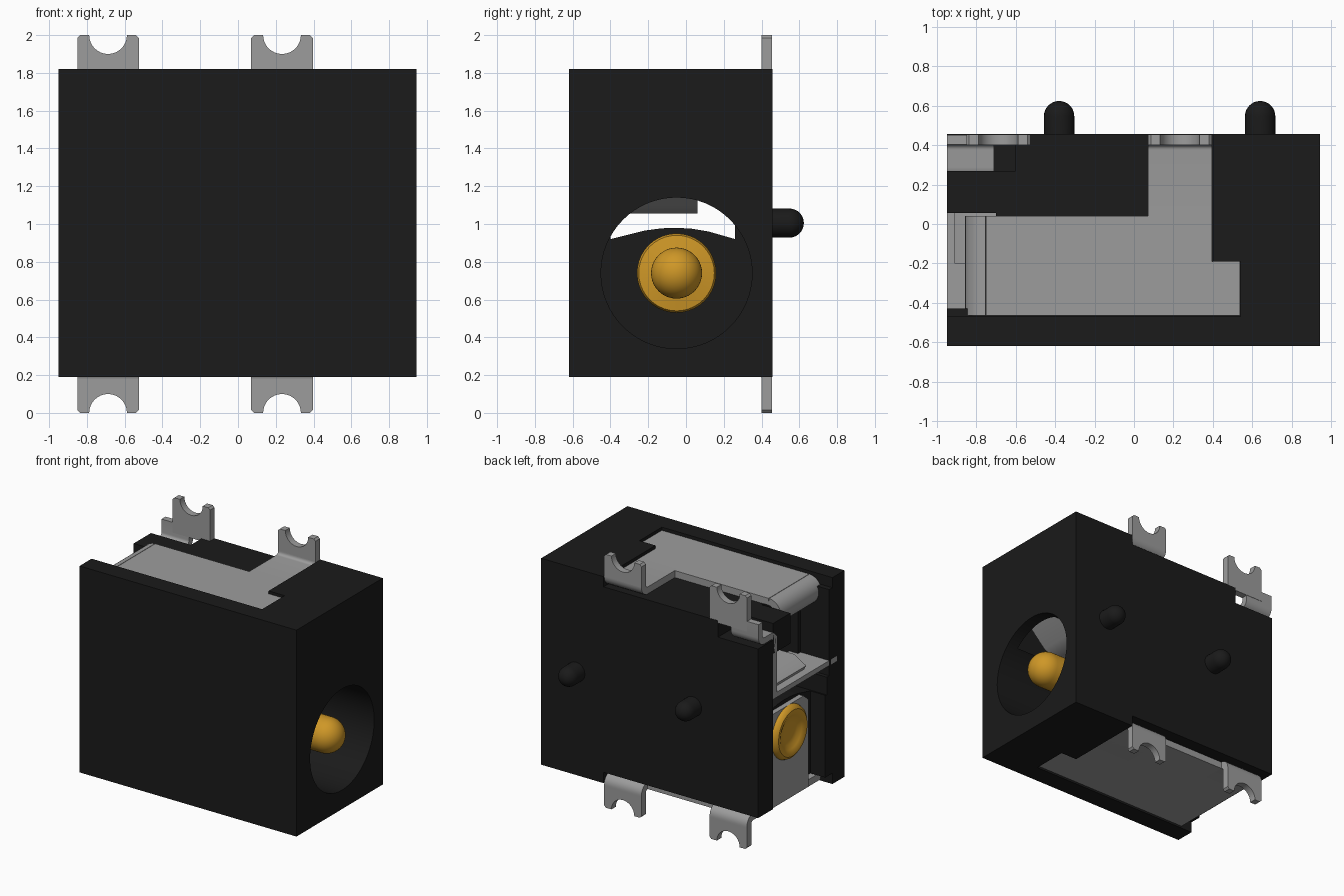
import bpy, bmesh
from math import sin, cos, pi
from mathutils import Vector

cube = bpy.data.objects.get("Cube")
if cube:
    bpy.data.objects.remove(cube)


def material(name, rgb):
    m = bpy.data.materials.new(name)
    m.use_nodes = True
    m.diffuse_color = (*rgb, 1)
    m.node_tree.nodes["Principled BSDF"].inputs["Base Color"].default_value = (*rgb, 1)
    return m


BLACK = material("black plastic", (0.0105, 0.0105, 0.0105))
STEEL = material("grey steel", (0.335, 0.335, 0.335))
GOLD = material("gold brass", (0.62, 0.31, 0.02))


def finish(bm, name, mat, smooth=False):
    bmesh.ops.recalc_face_normals(bm, faces=bm.faces)
    mesh = bpy.data.meshes.new(name)
    bm.to_mesh(mesh)
    bm.free()
    ob = bpy.data.objects.new(name, mesh)
    bpy.context.collection.objects.link(ob)
    if mat:
        mesh.materials.append(mat)
    bpy.ops.object.select_all(action="DESELECT")
    ob.select_set(True)
    bpy.context.view_layer.objects.active = ob
    if smooth:
        bpy.ops.object.shade_smooth_by_angle(angle=0.6)
    return ob


def place(axis, t, a, b):
    """Point at t along the axis, with a and b the other two coordinates in order."""
    return {"x": (t, a, b), "y": (a, t, b), "z": (a, b, t)}[axis]


def prism(name, pts, axis, lo, hi, mat, smooth=False):
    bm = bmesh.new()
    ends = [[bm.verts.new(place(axis, t, *p)) for p in pts] for t in (lo, hi)]
    for ring in ends:
        bm.faces.new(ring)
    for i in range(len(pts)):
        j = (i + 1) % len(pts)
        bm.faces.new((ends[0][i], ends[0][j], ends[1][j], ends[1][i]))
    return finish(bm, name, mat, smooth)


def box(name, x, y, z, mat):
    return prism(name, [(x[0], y[0]), (x[1], y[0]), (x[1], y[1]), (x[0], y[1])], "z", *z, mat)


def arc(cx, cy, r, a0, a1, n):
    angles = [a0 + (a1 - a0) * i / n for i in range(n + 1)]
    return [(cx + r * cos(a), cy + r * sin(a)) for a in angles]


def ribbon(name, path, axis, lo, hi, thick, mat):
    """Bent sheet: offset a path to both sides and extrude it."""
    pts = [Vector(p) for p in path]
    sides = ([], [])
    for i, p in enumerate(pts):
        d1 = (p - pts[i - 1]).normalized() if i else None
        d2 = (pts[i + 1] - p).normalized() if i + 1 < len(pts) else d1
        d = ((d1 or d2) + d2).normalized()
        n = Vector((-d.y, d.x)) * thick / 2 / max(d.dot(d2), 0.5)
        sides[0].append(tuple(p + n))
        sides[1].append(tuple(p - n))
    return prism(name, sides[0] + sides[1][::-1], axis, lo, hi, mat, True)


def lathe(name, profile, axis, a, b, mat, n=40):
    bm = bmesh.new()
    rings = []
    for t, r in profile:
        if r < 1e-5:
            rings.append([bm.verts.new(place(axis, t, a, b))] * n)
        else:
            rings.append([bm.verts.new(place(axis, t, *p)) for p in arc(a, b, r, 0, 2 * pi, n)[:n]])
    for r1, r2 in zip(rings, rings[1:]):
        for i in range(n):
            j = (i + 1) % n
            bm.faces.new(list(dict.fromkeys((r1[i], r1[j], r2[j], r2[i]))))
    return finish(bm, name, mat, True)


# Housing block and the hollows cut out of it
HOLE_Y, HOLE_Z = -0.05, 0.74
body = box("housing", (-0.95, 0.945), (-0.62, 0.457), (0.19, 1.82), BLACK)
recess = [(-1, -0.47), (0.54, -0.47), (0.54, -0.19), (0.4, -0.19), (0.4, 0.5), (0.07, 0.5), (-1, 0.5)]
arch = [(-0.4, 0.92), (-0.22, 0.965), (-0.13, 0.977), (-0.05, 0.98), (0.03, 0.975), (0.12, 0.96),
        (0.26, 0.92), (0.26, 1.3), (-0.4, 1.3)]
cutters = [
    prism("cut_top", recess, "z", 1.74, 1.9, None),
    prism("cut_bottom", recess, "z", 0.1, 0.275, None),
    lathe("cut_barrel", [(-0.55, 0), (-0.55, 0.4), (1, 0.4), (1, 0)], "x", HOLE_Y, HOLE_Z, None, 64),
    prism("cut_tunnel", arch, "x", -1, 0.1, None),
    box("cut_end_bay", (-1, -0.82), (-0.38, 0.27), (0.1, 1.5), None),
    box("cut_curl_bay", (-1, -0.7), (-0.43, 0.055), (1.06, 1.8), None),
    box("cut_spring_bay", (-0.8, 0.85), (-0.4, 0.1), (1.03, 1.65), None),
    box("cut_notch", (-1, -0.6), (0.27, 0.5), (1.61, 1.9), None),
]
for c in cutters:
    c.hide_render = True
    mod = body.modifiers.new(c.name, "BOOLEAN")
    mod.operation, mod.solver, mod.object = "DIFFERENCE", "EXACT", c
    bpy.ops.object.select_all(action="DESELECT")
    body.select_set(True)
    bpy.context.view_layer.objects.active = body
    bpy.ops.object.modifier_apply(modifier=mod.name)
    bpy.data.objects.remove(c)
bpy.ops.object.shade_smooth_by_angle(angle=0.5)

# Locating pegs on the back
for side, x in (("right", -0.38), ("left", 0.64)):
    dome = [(0.547 + s, r) for r, s in arc(0, 0, 0.077, 0, pi / 2, 8)]
    lathe(side + "_peg", [(0.44, 0), (0.44, 0.077)] + dome, "y", x, 1.005, BLACK, 24)


# Solder tabs with a rounded bite in the end
def solder_tab(name, x, base, up):
    flip = (lambda z: z) if up else (lambda z: 2.0 - z)
    w, r = 0.163, 0.1
    pts = [(-w, base), (w, base), (w, 1.985), (w - 0.015, 2.0), (r + 0.015, 2.0)]
    pts += arc(0, 2.0, r, 0, -pi, 16) + [(-r - 0.015, 2.0), (0.015 - w, 2.0), (-w, 1.985)]
    prism(name, [(x + px, flip(pz)) for px, pz in pts], "y", 0.4, 0.455, STEEL, True)


def tab_arm(name, x, y0, up):
    flip = (lambda z: z) if up else (lambda z: 2.0 - z)
    path = [(y0, 1.77)] + arc(0.3775, 1.82, 0.05, -pi / 2, 0, 6) + [(0.4275, 1.83)]
    ribbon(name, [(y, flip(z)) for y, z in path], "x", *x, 0.055, STEEL)


for level, up in (("top", True), ("bottom", False)):
    solder_tab(level + "_left_tab", 0.233, 1.82, up)
    tab_arm(level + "_left_arm", (0.07, 0.396), 0.0, up)
solder_tab("top_right_tab", -0.688, 1.72, True)
solder_tab("bottom_right_tab", -0.688, 1.82, False)
tab_arm("bottom_right_arm", (-0.851, -0.525), 0.2, False)


# Flat contact plates in the top and bottom recesses
def contact_plate(name, x0, y1, z):
    pts = [(x0, -0.465), (0.537, -0.465), (0.537, -0.19), (0.397, -0.19), (0.397, y1), (x0, y1)]
    prism(name, pts, "z", *z, STEEL)


contact_plate("top_plate", -0.75, 0.04, (1.743, 1.7975))
contact_plate("bottom_plate", -0.85, 0.38, (0.2025, 0.257))

# Spring contact: plate end curls under and dips into the barrel
curl = [(-0.75, 1.77)] + arc(-0.75, 1.69, 0.08, pi / 2, 3 * pi / 2, 12)
ribbon("spring_curl", curl + [(-0.6, 1.58)], "y", -0.465, 0.04, 0.055, STEEL)
dip = [(-0.62, 1.585), (0.32, 1.12), (0.42, 1.08), (0.52, 1.08), (0.6, 1.12), (0.8, 1.32)]
ribbon("spring_arm", dip, "y", -0.3, 0.06, 0.05, STEEL)

# Switch contact: steps forward from the top right tab and drops down the end
drop = [(0.4275, 1.8)] + arc(0.3775, 1.695, 0.05, 0, -pi / 2, 6)
drop += arc(0.29, 1.6, 0.045, pi / 2, pi, 6) + [(0.245, 1.15)]
ribbon("switch_strip", drop, "x", -0.95, -0.71, 0.05, STEEL)
box("switch_contact", (-0.95, -0.62), (-0.53, 0.27), (1.14, 1.18), STEEL)
ribbon("switch_lip", [(-0.9, 1.2), (-0.8, 1.26), (-0.66, 1.26)], "y", -0.2, 0.18, 0.04, STEEL)

# Rear terminal plate
terminal = [(-0.3, 0.21), (0.265, 0.21), (0.265, 0.85), (0.2, 0.93), (0.15, 0.95), (-0.24, 0.95), (-0.3, 0.9)]
prism("terminal_plate", terminal, "x", -0.86, -0.815, STEEL)

# Centre pin with dished riveted rear end and a domed tip
rivet = [(-0.862, 0), (-0.863, 0.06), (-0.868, 0.1), (-0.885, 0.13), (-0.9, 0.16), (-0.9, 0.18),
         (-0.885, 0.2), (-0.86, 0.21), (-0.5, 0.21), (-0.48, 0.2), (-0.47, 0.135)]
tip = [(0.81 + s, r) for r, s in arc(0, 0, 0.135, 0, pi / 2, 12)]
lathe("centre_pin", rivet + tip, "x", HOLE_Y, HOLE_Z, GOLD)
